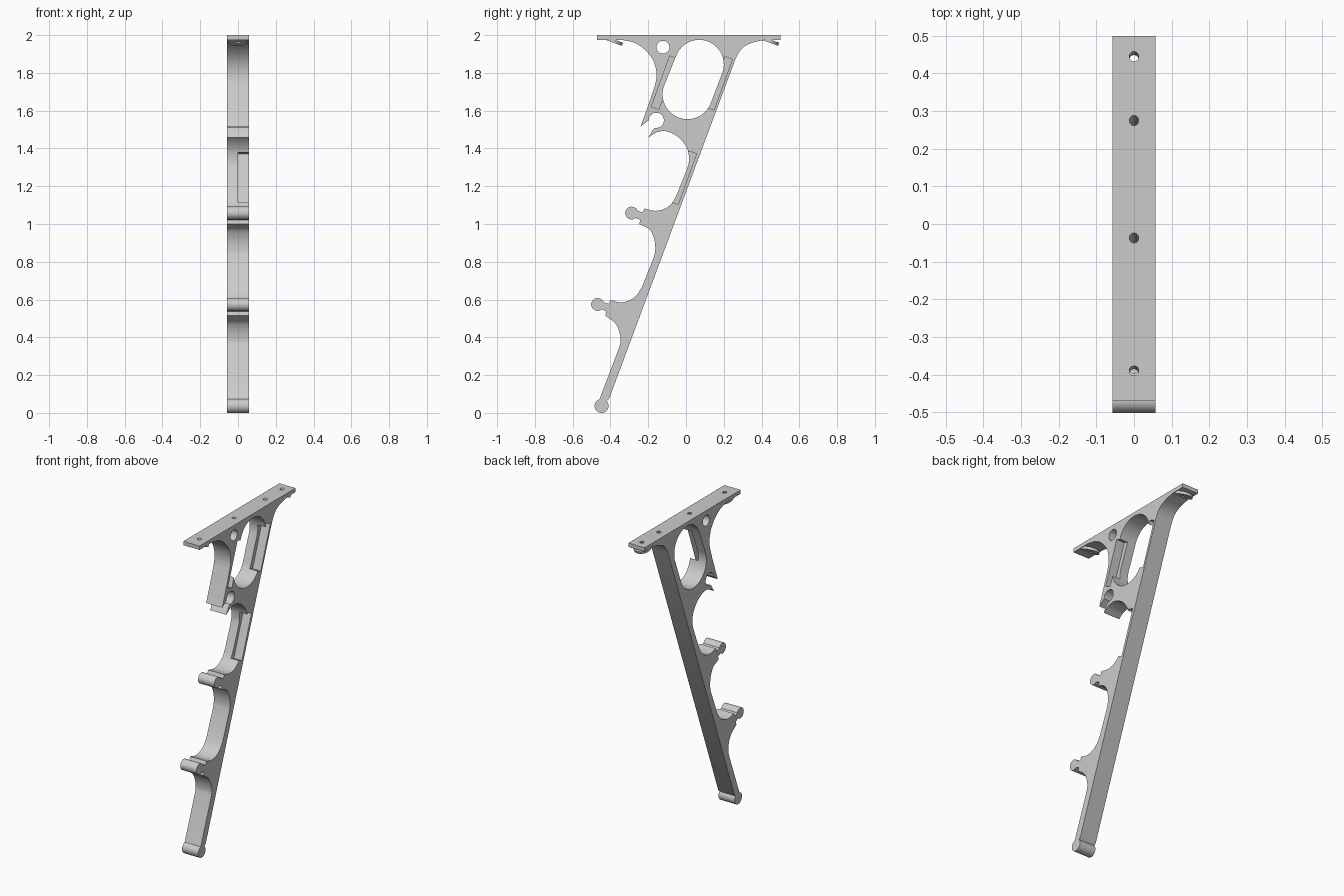
import bpy, bmesh, math
from mathutils import Matrix, Vector

if "Cube" in bpy.data.objects:
    bpy.data.objects.remove(bpy.data.objects["Cube"])

HALF = 0.057                       # half thickness along x
TILT = math.radians(20)            # lean of the strut

grey = bpy.data.materials.new("plain grey")
grey.diffuse_color = (0.6, 0.6, 0.6, 1)
grey.use_nodes = True
grey.node_tree.nodes["Principled BSDF"].inputs["Base Color"].default_value = grey.diffuse_color


def arc(cy, cz, r, a0, a1, n=28):
    return [(cy + r * math.cos(math.radians(a0 + (a1 - a0) * i / n)),
             cz + r * math.sin(math.radians(a0 + (a1 - a0) * i / n))) for i in range(n + 1)]


def smooth(pts, n=7):
    # Catmull-Rom curve through the points
    v = [Vector(p) for p in pts]
    v = [2 * v[0] - v[1]] + v + [2 * v[-1] - v[-2]]
    out = []
    for a, b, c, d in zip(v, v[1:], v[2:], v[3:]):
        for i in range(n):
            t = i / n
            out.append(tuple(0.5 * (2 * b + (c - a) * t + (2 * a - 5 * b + 4 * c - d) * t * t
                                    + (3 * b - a - 3 * c + d) * t ** 3)))
    return out + [tuple(pts[-1])]


def knob(y, z):
    # ball-ended rod with a short neck leaving the strut
    return ([(y + .068, z + .024), (y + .058, z + .003)] + arc(y, z, .034, 22, 310)
            + [(y + .045, z - .036), (y + .041, z - .059)])


def finish(ob):
    ob.data.materials.clear()
    ob.data.materials.append(grey)
    bpy.ops.object.select_all(action='DESELECT')
    ob.select_set(True)
    bpy.context.view_layer.objects.active = ob
    bpy.ops.object.shade_smooth_by_angle(angle=math.radians(30))


def cylinder(name, y, z, r, z0, z1):
    # cylinder leaning with the strut, spanning z0..z1 along its own axis
    bm = bmesh.new()
    bmesh.ops.create_cone(bm, cap_ends=True, segments=40, radius1=r, radius2=r, depth=z1 - z0,
                          matrix=Matrix.Translation((0, y, z)) @ Matrix.Rotation(-TILT, 4, 'X')
                          @ Matrix.Translation((0, 0, (z0 + z1) / 2)))
    me = bpy.data.meshes.new(name)
    bm.to_mesh(me)
    bm.free()
    ob = bpy.data.objects.new(name, me)
    bpy.context.collection.objects.link(ob)
    return ob


def box(name, y, z, depth, length):
    # slot cutter taking the +x half of the strut
    bm = bmesh.new()
    bmesh.ops.create_cube(bm, size=1, matrix=Matrix.Translation((.05, y, z))
                          @ Matrix.Rotation(-TILT, 4, 'X') @ Matrix.Diagonal((.1, depth, length, 1)))
    me = bpy.data.meshes.new(name)
    bm.to_mesh(me)
    bm.free()
    ob = bpy.data.objects.new(name, me)
    bpy.context.collection.objects.link(ob)
    return ob


def cut(target, cutter):
    cutter.hide_render = True
    m = target.modifiers.new("cut", 'BOOLEAN')
    m.operation, m.solver, m.object = 'DIFFERENCE', 'EXACT', cutter
    bpy.context.view_layer.objects.active = target
    bpy.ops.object.modifier_apply(modifier=m.name)


# side outline, running down the front edge and back up the straight rear edge
outline = [(.5, 2), (-.47, 2), (-.47, 1.975)]
outline += smooth([(-.34, 1.975), (-.27, 1.958), (-.21, 1.915), (-.167, 1.85), (-.157, 1.77),
                   (-.185, 1.67)]) + [(-.24, 1.517)]
outline += arc(-.157, 1.549, .04, 180, -100)                       # open clip
outline += [(-.175, 1.5)]
outline += smooth([(-.2, 1.457), (-.155, 1.485), (-.1, 1.49), (-.035, 1.455), (.008, 1.395),
                   (.015, 1.33), (.003, 1.285)])
outline += smooth([(-.047, 1.16), (-.075, 1.11), (-.115, 1.08), (-.165, 1.07), (-.22, 1.082)])
outline += knob(-.288, 1.058)                                      # upper knob
outline += smooth([(-.225, .99), (-.19, .968), (-.167, .915), (-.163, .86), (-.172, .82)])
outline += smooth([(-.235, .663), (-.26, .625), (-.295, .598), (-.345, .585), (-.4, .598)])[:-1]
outline += knob(-.468, .574)                                       # lower knob
outline += smooth([(-.41, .503), (-.375, .475), (-.353, .43), (-.346, .38), (-.356, .34)])
outline += arc(-.447, .037, .037, 107, 402)                        # foot
outline += [(-.407, .075)]
outline += smooth([(.262, 1.873), (.285, 1.915), (.315, 1.943), (.36, 1.962), (.42, 1.975)])
outline += [(.5, 1.975)]

# long window and round hole
lean = math.degrees(-TILT)
window = arc(.07, 1.845, .13, lean, 180 + lean) + arc(.008, 1.687, .132, 180 + lean, 360 + lean)
hole = arc(-.122, 1.936, .034, 0, 350, 35)

# extrude the flat profile across x
cu = bpy.data.curves.new("bracket", 'CURVE')
cu.dimensions, cu.fill_mode, cu.extrude = '2D', 'BOTH', HALF
for loop in (outline, window, hole):
    clean = [p for i, p in enumerate(loop) if math.dist(p, loop[i - 1]) > 1e-4]
    s = cu.splines.new('POLY')
    s.points.add(len(clean) - 1)
    for q, p in zip(s.points, clean):
        q.co = (p[0], p[1], 0, 1)
    s.use_cyclic_u = True
tmp = bpy.data.objects.new("profile", cu)
bpy.context.collection.objects.link(tmp)
bpy.context.view_layer.update()
me = bpy.data.meshes.new_from_object(tmp.evaluated_get(bpy.context.evaluated_depsgraph_get()))
bpy.data.objects.remove(tmp)
me.transform(Matrix(((0, 0, 1, 0), (1, 0, 0, 0), (0, 1, 0, 0), (0, 0, 0, 1))))
bm = bmesh.new()
bm.from_mesh(me)
bmesh.ops.remove_doubles(bm, verts=bm.verts, dist=1e-5)
bmesh.ops.recalc_face_normals(bm, faces=bm.faces)
bm.to_mesh(me)
bm.free()
bracket = bpy.data.objects.new("bracket", me)
bpy.context.collection.objects.link(bracket)

# slots on the right half, open to the inner edges
cutters = [box("slot_cutter", y, z, .042, .285)
           for y, z in ((.177, 1.745), (-.115, 1.748), (-.013, 1.245))]

# screw holes along the plate
screw_y = (-.39, -.037, .275, .445)
cutters += [cylinder("screw_cutter", y, 2, .0125, -.11, .02) for y in screw_y]
for c in cutters:
    cut(bracket, c)
finish(bracket)

# slanted bosses under the plate ends
for name, y in (("front_boss", -.39), ("rear_boss", .437)):
    boss = cylinder(name, y, 1.962, .054, 0, .017)
    bore = cylinder("bore_cutter", y + .014, 2, .0125, -.11, .02)
    cut(boss, bore)
    finish(boss)
    cutters.append(bore)
for c in cutters:
    bpy.data.objects.remove(c)
